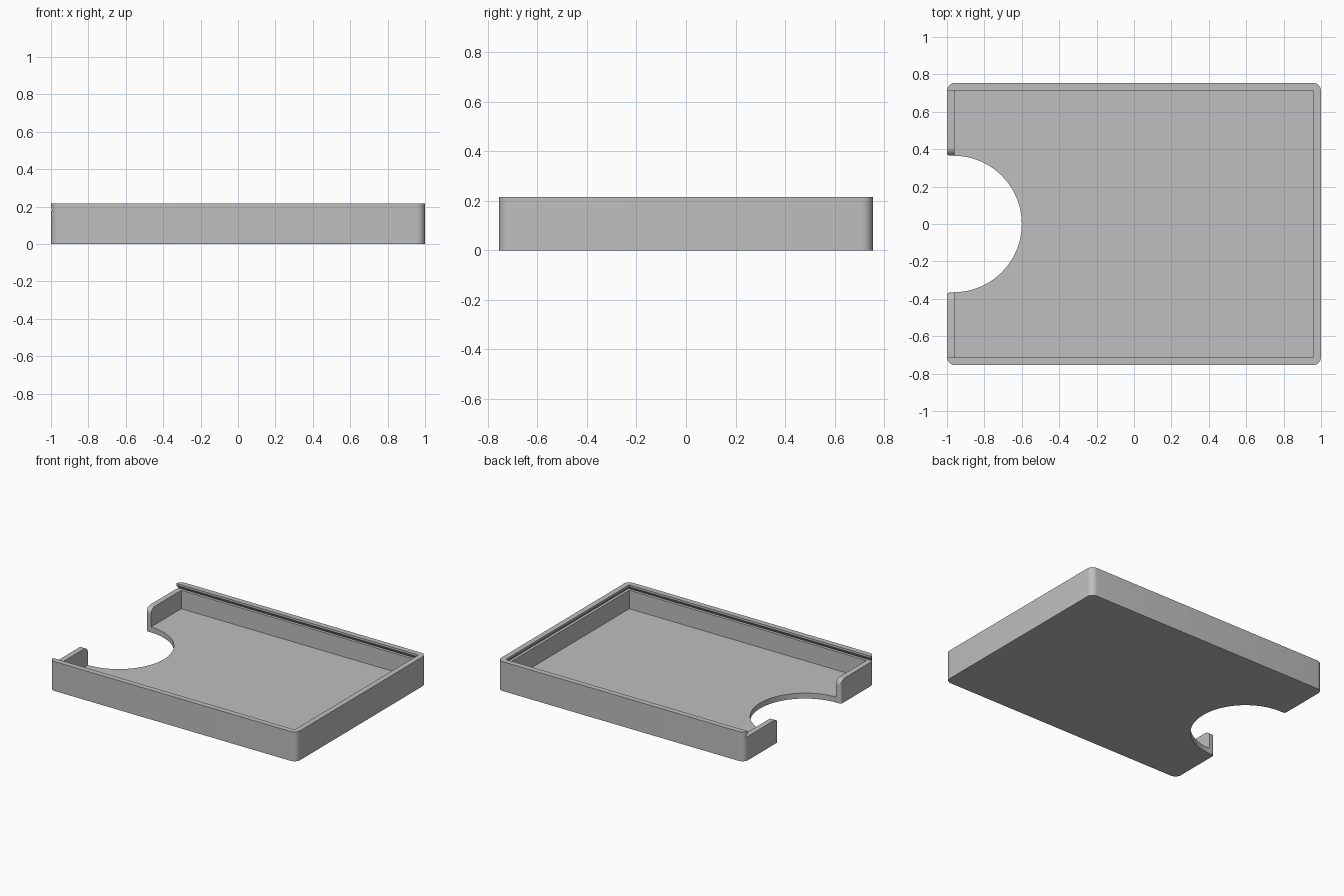
import bpy, bmesh, math
from mathutils import Vector

if "Cube" in bpy.data.objects:
    bpy.data.objects.remove(bpy.data.objects["Cube"], do_unlink=True)

HEIGHT, FLOOR, LEDGE, LIP = 0.215, 0.04, 0.175, 0.2
HX, HY, WALL, GROOVE = 1.0, 0.755, 0.04, 0.02
IX, IY = HX - WALL, HY - WALL
OUT = -1.1          # beyond the open end
NOTCH_R = 0.365


def arc(cx, cy, r, start, end, steps=8):
    """Points along a circular arc, angles in degrees."""
    angles = [math.radians(start + (end - start) * i / steps) for i in range(steps + 1)]
    return [(cx + r * math.cos(a), cy + r * math.sin(a)) for a in angles]


def rect(x0, x1, y):
    return [(x0, -y), (x1, -y), (x1, y), (x0, y)]


def loft(name, lower, upper):
    """Closed solid between two matching rings of 3D points."""
    bm = bmesh.new()
    a = [bm.verts.new(p) for p in lower]
    b = [bm.verts.new(p) for p in upper]
    n = len(a)
    bm.faces.new(a[::-1])
    bm.faces.new(b)
    for i in range(n):
        j = (i + 1) % n
        bm.faces.new((a[i], a[j], b[j], b[i]))
    bmesh.ops.recalc_face_normals(bm, faces=bm.faces)
    mesh = bpy.data.meshes.new(name)
    bm.to_mesh(mesh)
    bm.free()
    obj = bpy.data.objects.new(name, mesh)
    bpy.context.collection.objects.link(obj)
    return obj


def prism(name, outline, z0, z1):
    return loft(name, [(x, y, z0) for x, y in outline], [(x, y, z1) for x, y in outline])


# Outer block with rounded upright corners
r = 0.045
outline = []
for sx, sy, start in ((1, 1, 0), (-1, 1, 90), (-1, -1, 180), (1, -1, 270)):
    outline += arc(sx * (HX - r), sy * (HY - r), r, start, start + 90)
tray = prism("sliding_lid_tray", outline, 0, HEIGHT)

# Main cavity
cutters = [prism("cavity_cutter", rect(-IX, IX, IY), FLOOR, 0.3)]

# Opening above the low end wall, running out at the open end
cutters.append(prism("opening_cutter", rect(OUT, IX, IY), LEDGE, 0.3))

# Undercut lid groove on three sides
cutters.append(loft("groove_cutter",
                    [(x, y, LEDGE) for x, y in rect(OUT, IX + GROOVE, IY + GROOVE)],
                    [(x, y, LIP) for x, y in rect(OUT, IX, IY)]))

# Round finger notch with softened mouth
s = 0.015
half = [(OUT, -NOTCH_R - s)] + arc(-HX + s, -NOTCH_R - s, s, 180, 90, 4)
curve = arc(-0.965, 0, NOTCH_R, -90, 90, 64)
notch = half + curve + [(x, -y) for x, y in reversed(half)]
cutters.append(prism("notch_cutter", notch, -0.1, 0.3))

# Rounded upper corners of the low wall beside the notch
f = 0.045
side = arc(NOTCH_R + f, LEDGE - f, f, 180, 90) + [(NOTCH_R + f, 0.3)]
profile = side + [(-y, z) for y, z in reversed(side)]
cutters.append(loft("wall_corner_cutter",
                    [(OUT, y, z) for y, z in profile],
                    [(-IX + 0.002, y, z) for y, z in profile]))

# Carve the block and bake the result
for c in cutters:
    c.hide_render = True
    m = tray.modifiers.new(c.name, "BOOLEAN")
    m.operation, m.solver, m.object = "DIFFERENCE", "EXACT", c
graph = bpy.context.evaluated_depsgraph_get()
baked = bpy.data.meshes.new_from_object(tray.evaluated_get(graph))
tray.modifiers.clear()
tray.data = baked
for c in cutters:
    bpy.data.objects.remove(c, do_unlink=True)

# Plain grey finish
grey = bpy.data.materials.new("plain_grey")
grey.use_nodes = True
colour = (0.52, 0.52, 0.52, 1)
grey.diffuse_color = colour
grey.node_tree.nodes["Principled BSDF"].inputs["Base Color"].default_value = colour
tray.data.materials.clear()
tray.data.materials.append(grey)

bpy.ops.object.select_all(action="DESELECT")
tray.select_set(True)
bpy.context.view_layer.objects.active = tray
bpy.ops.object.shade_smooth_by_angle(angle=math.radians(30))
